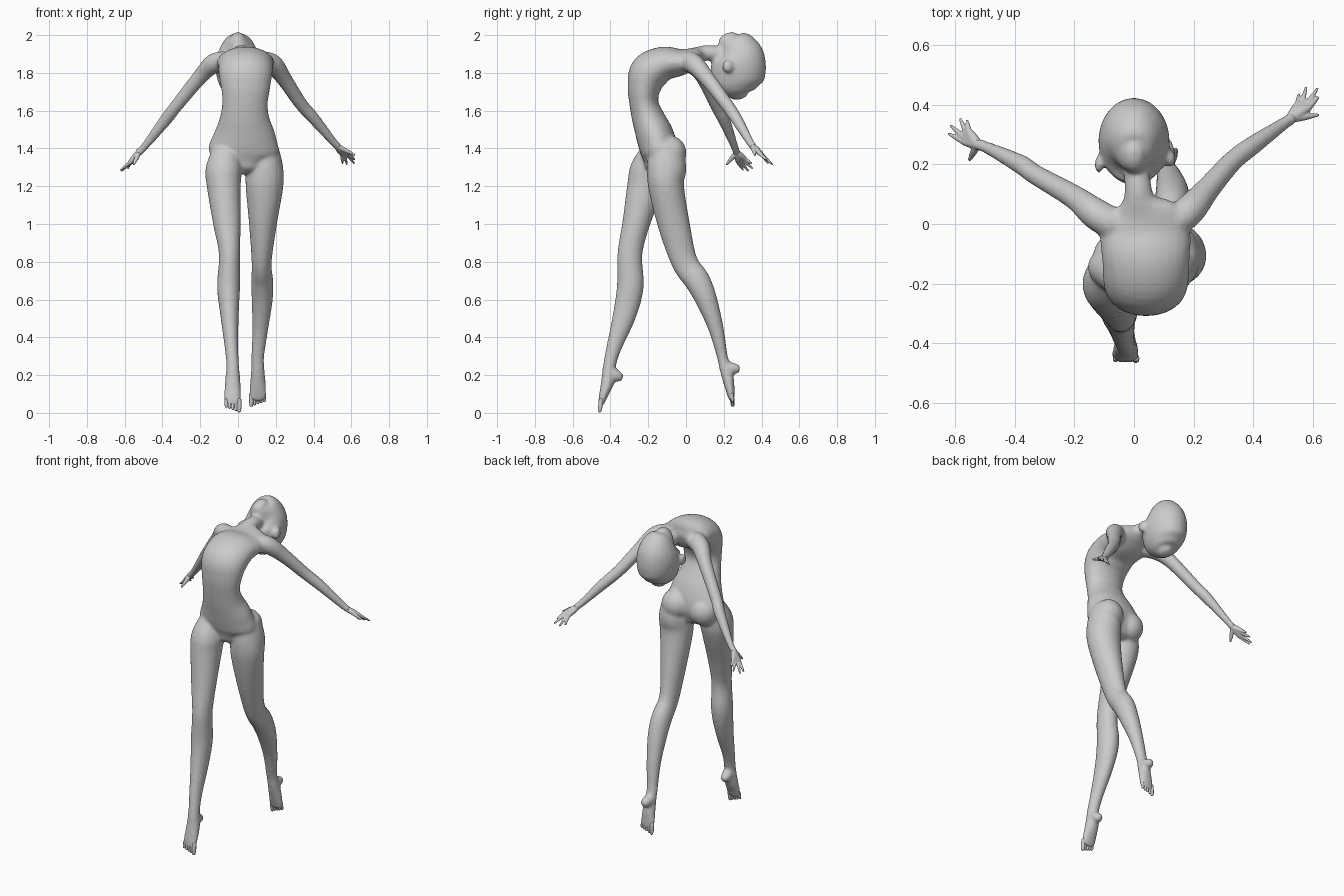
import bpy, bmesh, math
from mathutils import Vector

SEG = 24


def spline(pts, n):
    # Catmull-Rom through (x, y, z, half width, half depth)
    out = []
    for i in range(len(pts) - 1):
        p0, p1, p2, p3 = (pts[min(max(i + k, 0), len(pts) - 1)] for k in (-1, 0, 1, 2))
        for s in range(n):
            t = s / n
            out.append([0.5 * (2 * b + (c - a) * t + (2 * a - 5 * b + 4 * c - d) * t * t
                               + (3 * b - a - 3 * c + d) * t ** 3)
                        for a, b, c, d in zip(p0, p1, p2, p3)])
    out.append(list(pts[-1]))
    return out


def tube(bm, pts, n=5, seg=SEG):
    # Elliptical limb with rounded ends, lofted along a path
    pts = [p if len(p) == 5 else (*p, p[3]) for p in pts]
    path = spline(pts, n)
    cen = [Vector(p[:3]) for p in path]
    rings = []
    for i, p in enumerate(path):
        t = (cen[min(i + 1, len(cen) - 1)] - cen[max(i - 1, 0)]).normalized()
        side = (Vector((1, 0, 0)) - t * t.x).normalized()
        up = t.cross(side)
        caps = [(0, 1)]
        if i == 0:
            caps = [(-0.6 * math.sin(a), math.cos(a)) for a in (1.4, 0.9, 0.4, 0)]
        elif i == len(path) - 1:
            caps = [(0.6 * math.sin(a), math.cos(a)) for a in (0, 0.4, 0.9, 1.4)]
        for off, k in caps:
            c = cen[i] + t * off * min(p[3], p[4])
            rings.append([bm.verts.new(c + side * p[3] * k * math.cos(2 * math.pi * j / seg)
                                       + up * p[4] * k * math.sin(2 * math.pi * j / seg))
                          for j in range(seg)])
    faces = []
    for a, b in zip(rings, rings[1:]):
        for j in range(seg):
            faces.append(bm.faces.new((a[j], a[(j + 1) % seg], b[(j + 1) % seg], b[j])))
    faces += [bm.faces.new(rings[0]), bm.faces.new(rings[-1])]
    bmesh.ops.recalc_face_normals(bm, faces=faces)


def ball(bm, c, r):
    vs = bmesh.ops.create_uvsphere(bm, u_segments=24, v_segments=16, radius=1)["verts"]
    for v in vs:
        v.co = Vector([c[k] + v.co[k] * r[k] for k in range(3)])


def finish(bm, name, voxel=0, smooth=0):
    me = bpy.data.meshes.new(name)
    bm.to_mesh(me)
    bm.free()
    ob = bpy.data.objects.new(name, me)
    bpy.context.collection.objects.link(ob)
    me.polygons.foreach_set("use_smooth", [True] * len(me.polygons))
    if voxel:
        m = ob.modifiers.new("blend", "REMESH")
        m.mode, m.voxel_size, m.use_smooth_shade = "VOXEL", voxel, True
        s = ob.modifiers.new("soften", "SMOOTH")
        s.factor, s.iterations = 0.5, smooth
    return ob


body = bmesh.new()
# Torso arching backwards into the neck
tube(body, [(.03, -.14, 1.31, .11, .08), (.03, -.14, 1.38, .185, .10), (.035, -.165, 1.47, .165, .10),
            (.035, -.20, 1.56, .132, .087), (.037, -.223, 1.64, .121, .077), (.04, -.222, 1.72, .13, .088),
            (.04, -.195, 1.80, .143, .105), (.04, -.12, 1.848, .147, .092), (.037, -.03, 1.857, .152, .072),
            (.03, .03, 1.877, .135, .055), (.018, .08, 1.90, .06, .042), (.013, .13, 1.905, .045, .042),
            (.005, .22, 1.89, .045, .045)])
# Buttocks
ball(body, (.125, -.078, 1.375), (.088, .08, .09))
ball(body, (-.05, -.11, 1.365), (.088, .085, .09))
# Head tipped back, jaw uppermost
tube(body, [(0, .28, 1.685, .045, .05), (0, .277, 1.70, .075, .09), (0, .272, 1.75, .105, .135),
            (0, .277, 1.82, .119, .146), (0, .28, 1.88, .115, .137), (0, .263, 1.93, .093, .112),
            (0, .232, 1.968, .06, .07), (0, .222, 1.99, .036, .05)])
# Ears
ball(body, (-.118, .2, 1.83), (.014, .03, .035))
ball(body, (.122, .22, 1.835), (.018, .03, .035))
# Front standing leg
tube(body, [(-.06, -.16, 1.39, .075, .075), (-.075, -.195, 1.29, .096, .10), (-.075, -.215, 1.2, .09, .097),
            (-.058, -.265, 1.0, .073, .073), (-.045, -.297, .84, .056, .066), (-.05, -.295, .67, .061, .071),
            (-.045, -.325, .52, .049, .062), (-.035, -.38, .35, .036, .041), (-.028, -.405, .25, .034, .034),
            (-.028, -.413, .17, .041, .036), (-.028, -.438, .09, .046, .023), (-.028, -.45, .045, .042, .015)])
tube(body, [(-.028, -.405, .22, .032), (-.028, -.375, .20, .033), (-.028, -.348, .188, .025)])
# Rear bent leg
tube(body, [(.135, -.11, 1.4, .08, .09), (.142, -.103, 1.3, .097, .105), (.14, -.105, 1.2, .1, .095),
            (.132, -.065, 1.0, .074, .085), (.125, -.008, .8, .053, .07), (.128, .06, .7, .058, .068),
            (.128, .107, .6, .056, .058), (.118, .158, .45, .043, .041), (.105, .192, .3, .034, .029),
            (.105, .208, .24, .035, .032), (.105, .225, .17, .041, .03), (.105, .237, .1, .046, .02),
            (.105, .242, .07, .042, .014)])
tube(body, [(.105, .215, .235, .032), (.105, .245, .235, .032), (.105, .272, .232, .025)])
# Arms swept out and back
tube(body, [(-.07, .0, 1.86, .055), (-.13, .035, 1.848, .053), (-.2, .09, 1.78, .041), (-.33, .165, 1.62, .034),
            (-.38, .2, 1.555, .033), (-.49, .255, 1.415, .021), (-.53, .268, 1.375, .021)])
tube(body, [(.12, .0, 1.86, .055), (.185, .045, 1.845, .053), (.25, .12, 1.76, .041), (.33, .21, 1.64, .035),
            (.40, .265, 1.56, .032), (.50, .335, 1.44, .022), (.53, .355, 1.41, .021)])
finish(body, "body", 0.009, 8)


def hand(name, wrist, knuckles, tips, thumb):
    bm = bmesh.new()
    w = Vector(wrist)
    k0, k1 = Vector(knuckles[0]), Vector(knuckles[1])
    for i, tip in enumerate(tips):
        k = k0.lerp(k1, i / 3)
        tip = Vector(tip)
        # Overlapping palm bone, then finger
        tube(bm, [(*w, .017), (*w.lerp(k, .5), .0165), (*k, .012)], 3, 12)
        tube(bm, [(*k, .0105), (*k.lerp(tip, .5), .0085), (*tip, .005)], 3, 10)
    th = Vector(thumb)
    tube(bm, [(*w, .014), (*w.lerp(th, .5), .012), (*th, .006)], 3, 10)
    finish(bm, name, 0.004, 3)


hand("left_hand", (-.525, .267, 1.378), ((-.573, .277, 1.325), (-.555, .312, 1.345)),
     [(-.622, .303, 1.285), (-.615, .33, 1.28), (-.583, .353, 1.295), (-.56, .347, 1.32)],
     (-.552, .215, 1.315))
hand("right_hand", (.525, .352, 1.412), ((.588, .392, 1.372), (.55, .402, 1.368)),
     [(.618, .425, 1.34), (.616, .455, 1.32), (.577, .458, 1.315), (.553, .435, 1.32)],
     (.618, .366, 1.365))

# Toes pointing to the ground
for name, x, y, z, lean, big in (("front_toes", -.028, -.45, .05, -.007, 1),
                                 ("rear_toes", .105, .242, .08, .006, -1)):
    bm = bmesh.new()
    for i in range(5):
        tx = x + big * (.034 - i * .017)
        r = .012 if i == 0 else .009
        end = z - .042 + i * .006
        tube(bm, [(tx, y, z + .02, r), (tx, y + lean * .6, (z + end) / 2, r), (tx, y + lean, end, r * .75)], 3, 10)
    finish(bm, name)
